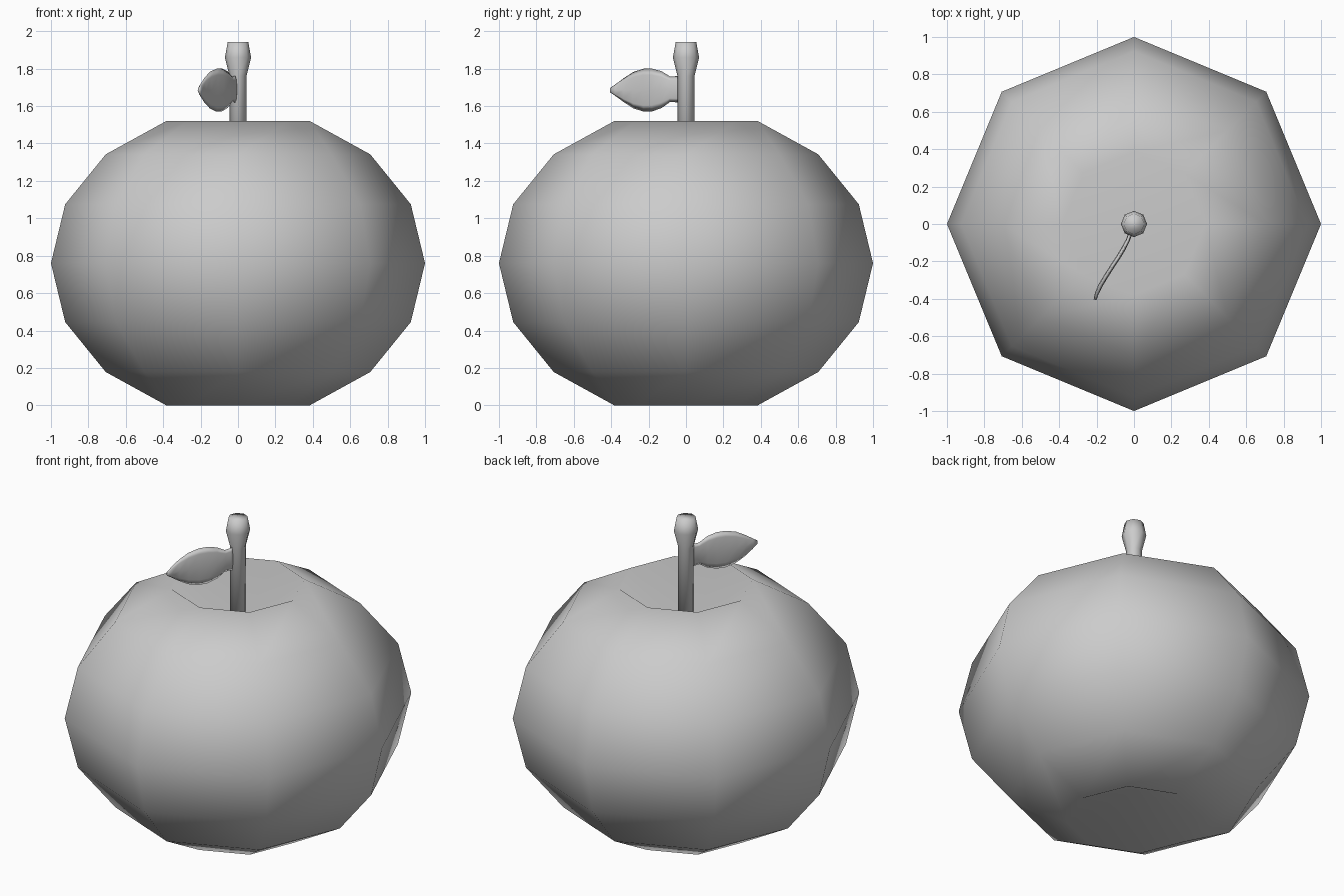
import bpy, bmesh, math
from mathutils import Vector

if "Cube" in bpy.data.objects:
    bpy.data.objects.remove(bpy.data.objects["Cube"])


def loft(name, rings, caps=True):
    """Skin a list of equal rings; a one-point ring closes to a tip."""
    bm = bmesh.new()
    loops = [[bm.verts.new(p) for p in ring] for ring in rings]
    for a, b in zip(loops, loops[1:]):
        n = max(len(a), len(b))
        for i in range(n):
            j = (i + 1) % n
            if len(a) == 1:
                bm.faces.new((a[0], b[j], b[i]))
            elif len(b) == 1:
                bm.faces.new((a[i], a[j], b[0]))
            else:
                bm.faces.new((a[i], a[j], b[j], b[i]))
    if caps:
        for ring in (loops[0], loops[-1]):
            if len(ring) > 2:
                bm.faces.new(ring)
    bmesh.ops.recalc_face_normals(bm, faces=bm.faces)
    mesh = bpy.data.meshes.new(name)
    bm.to_mesh(mesh)
    bm.free()
    mesh.shade_smooth()
    obj = bpy.data.objects.new(name, mesh)
    bpy.context.collection.objects.link(obj)
    return obj


def turned(name, profile, sides=8):
    """Revolve (radius, z) points about z."""
    rings = []
    for r, z in profile:
        n = sides if r > 0 else 1
        rings.append([(r * math.cos(math.tau * i / n), r * math.sin(math.tau * i / n), z)
                      for i in range(n)])
    return loft(name, rings)


# Fruit: squashed eight-sided sphere with both poles pushed in
body = [(math.sin(k * math.pi / 8), 0.76 - 0.823 * math.cos(k * math.pi / 8)) for k in range(1, 8)]
turned("fruit", [(0, 0.2)] + body + [(0, 1.22)])

# Stem: thin post flaring to a knob
turned("stem", [(0.045, 1.2), (0.045, 1.76), (0.07, 1.86), (0.055, 1.942)])

# Leaf: thin upright blade along a curved path (x, y, z, half height, half thickness)
path = [(-0.012, -0.03, 1.69, 0.075, 0.012), (-0.02, -0.05, 1.69, 0.07, 0.011),
        (-0.032, -0.085, 1.69, 0.068, 0.011), (-0.055, -0.13, 1.688, 0.098, 0.012),
        (-0.085, -0.18, 1.686, 0.114, 0.012), (-0.115, -0.225, 1.685, 0.115, 0.012),
        (-0.15, -0.28, 1.685, 0.098, 0.012), (-0.18, -0.33, 1.685, 0.066, 0.012),
        (-0.2, -0.375, 1.685, 0.033, 0.01), (-0.208, -0.405, 1.685, 0.012, 0.008)]
rings = []
for i, (x, y, z, h, t) in enumerate(path):
    p, q = path[max(i - 1, 0)], path[min(i + 1, len(path) - 1)]
    side = Vector((q[1] - p[1], p[0] - q[0], 0)).normalized()
    rings.append([Vector((x, y, z)) + side * t * math.cos(a) + Vector((0, 0, h * math.sin(a)))
                  for a in [math.tau * k / 8 for k in range(8)]])
loft("leaf", rings)
